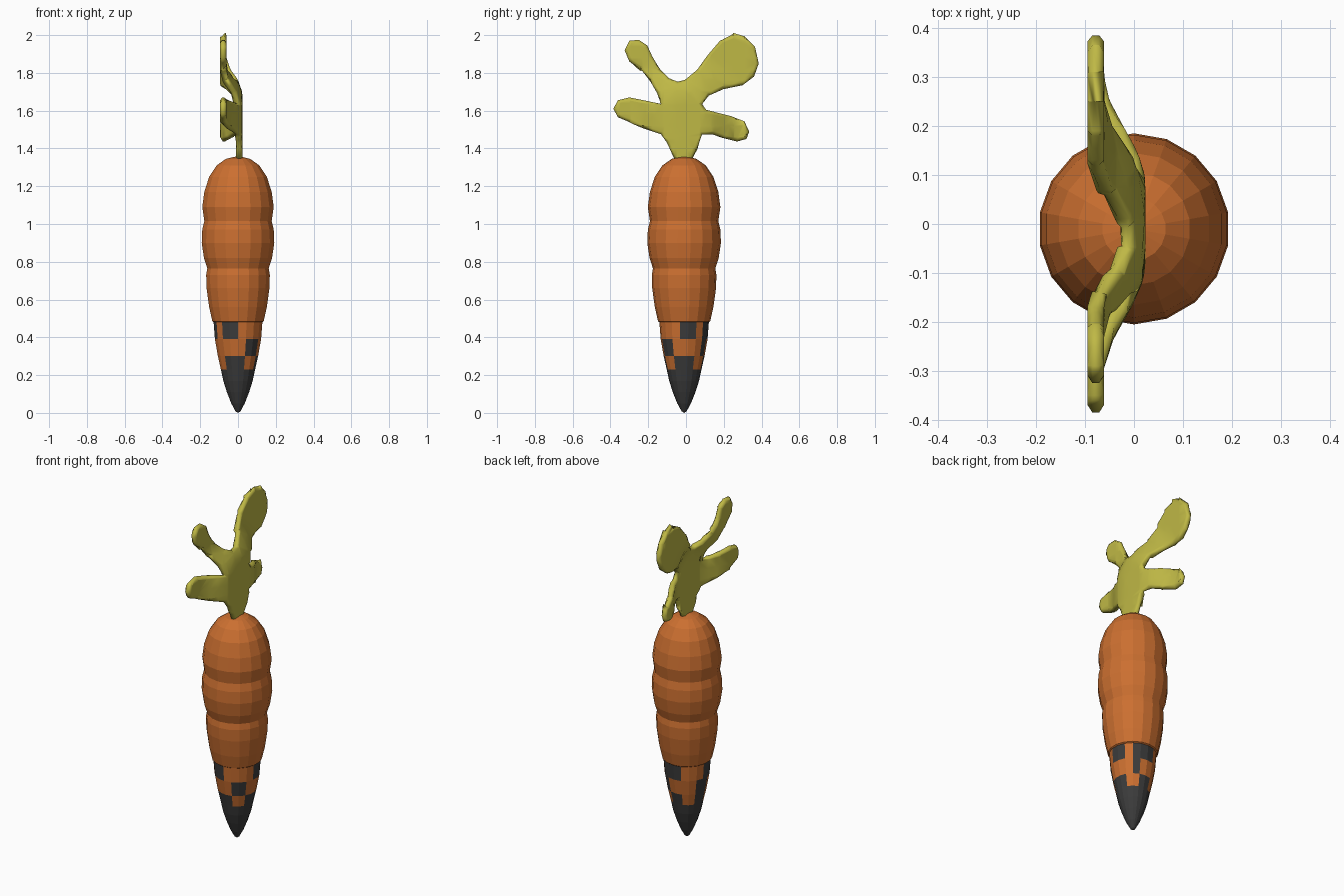
import bpy, bmesh, math

if "Cube" in bpy.data.objects:
    bpy.data.objects.remove(bpy.data.objects["Cube"])

SEG = 18


def material(name, rgb):
    m = bpy.data.materials.new(name)
    m.diffuse_color = (*rgb, 1)
    m.use_nodes = True
    m.node_tree.nodes["Principled BSDF"].inputs["Base Color"].default_value = m.diffuse_color
    return m


ORANGE = material("orange", (0.6, 0.16, 0.03))
CHARCOAL = material("charcoal", (0.045, 0.045, 0.045))
GREEN = material("leaf_green", (0.52, 0.48, 0.06))


def make_object(name, bm, mats):
    me = bpy.data.meshes.new(name)
    bm.to_mesh(me)
    bm.free()
    for m in mats:
        me.materials.append(m)
    ob = bpy.data.objects.new(name, me)
    bpy.context.collection.objects.link(ob)
    return ob


def lathe(name, profile, mats, patches=None):
    """Revolve (z, radius) rings; patches maps a band number to dark cells."""
    patches = patches or {}
    bm = bmesh.new()
    rings = []
    for z, r in profile:
        if r == 0:
            rings.append([bm.verts.new((0, -0.01, z))] * SEG)
        else:
            rings.append([bm.verts.new((r * math.sin(2 * math.pi * k / SEG),
                                        -0.01 - r * math.cos(2 * math.pi * k / SEG), z))
                          for k in range(SEG)])
    for j in range(len(rings) - 1):
        a, b = rings[j], rings[j + 1]
        for k in range(SEG):
            n = (k + 1) % SEG
            quad = list(dict.fromkeys((a[k], a[n], b[n], b[k])))
            f = bm.faces.new(quad)
            f.material_index = int(k in [c % SEG for c in patches.get(j, ())])
    bm.normal_update()
    return make_object(name, bm, mats)


# Root: three bulging segments over a chequered lower band
lathe("carrot_root",
      [(0.23, 0.092), (0.30, 0.108), (0.39, 0.124), (0.48, 0.131), (0.485, 0.138),
       (0.56, 0.155), (0.66, 0.169), (0.73, 0.171), (0.765, 0.165),
       (0.82, 0.183), (0.90, 0.195), (0.97, 0.192), (1.015, 0.181),
       (1.09, 0.192), (1.17, 0.181), (1.25, 0.155), (1.31, 0.115), (1.345, 0.065), (1.36, 0)],
      [ORANGE, CHARCOAL],
      {0: (-2, -1, 0, 3, 4, 5, 8, 9, -6, -5),
       1: (1, 2, 7, -6, -5),
       2: (-2, -1, 4, 5, 7, 8, -9, -5, -4)})

# Dark pointed tip
lathe("dark_tip",
      [(0, 0), (0.008, 0.013), (0.05, 0.036), (0.11, 0.06), (0.17, 0.079), (0.23, 0.092)],
      [CHARCOAL])

# Leaf: four-lobed outline (y, z), cut into a grid, bent backwards and thickened
outline = [
    (0.03, 1.34), (0.06, 1.40), (0.085, 1.475), (0.14, 1.475), (0.20, 1.455), (0.27, 1.437),
    (0.32, 1.45), (0.335, 1.49), (0.31, 1.54), (0.24, 1.57), (0.16, 1.59), (0.105, 1.605),
    (0.085, 1.635), (0.12, 1.68), (0.20, 1.715), (0.30, 1.735), (0.36, 1.78), (0.385, 1.85),
    (0.365, 1.94), (0.31, 1.99), (0.25, 2.0), (0.18, 1.97), (0.12, 1.90), (0.06, 1.815),
    (0.0, 1.762), (-0.045, 1.75), (-0.09, 1.77), (-0.14, 1.82), (-0.18, 1.89), (-0.205, 1.945),
    (-0.25, 1.975), (-0.30, 1.97), (-0.325, 1.92), (-0.30, 1.86), (-0.24, 1.82), (-0.19, 1.76),
    (-0.15, 1.69), (-0.13, 1.635), (-0.20, 1.65), (-0.30, 1.67), (-0.36, 1.655), (-0.385, 1.61),
    (-0.36, 1.565), (-0.30, 1.54), (-0.22, 1.505), (-0.13, 1.475), (-0.10, 1.43), (-0.06, 1.34)]
bm = bmesh.new()
face = bm.faces.new([bm.verts.new((0, y, z)) for y, z in outline])
bm.normal_update()
bmesh.ops.inset_region(bm, faces=[face], thickness=0.016, use_boundary=True)
bmesh.ops.triangulate(bm, faces=bm.faces[:])
for axis, start, count in ((1, -0.35, 12), (2, 1.40, 10)):
    for i in range(count):
        co, no = [0, 0, 0], [0, 0, 0]
        co[axis], no[axis] = start + 0.06 * i, 1
        bmesh.ops.bisect_plane(bm, geom=bm.verts[:] + bm.edges[:] + bm.faces[:],
                               plane_co=co, plane_no=no)
for v in bm.verts:
    t = math.hypot(v.co.y, max(0, v.co.z - 1.6))
    s = min(1, max(0, (t - 0.08) / 0.22))
    v.co.x = 0.006 - 0.084 * s * s * (3 - 2 * s)
bm.verts.index_update()
rim = [v.index for v in bm.verts if v.is_boundary]
inner = [v.index for v in bm.verts if not v.is_boundary]
leaf = make_object("leaf", bm, [GREEN])
group = leaf.vertex_groups.new(name="thickness")
group.add(rim, 0.4, 'REPLACE')
group.add(inner, 1.0, 'REPLACE')
solid = leaf.modifiers.new("thickness", 'SOLIDIFY')
solid.thickness = 0.034
solid.offset = 0
solid.vertex_group = "thickness"
bpy.context.view_layer.objects.active = leaf
leaf.select_set(True)
bpy.ops.object.shade_smooth_by_angle(angle=math.radians(35))
